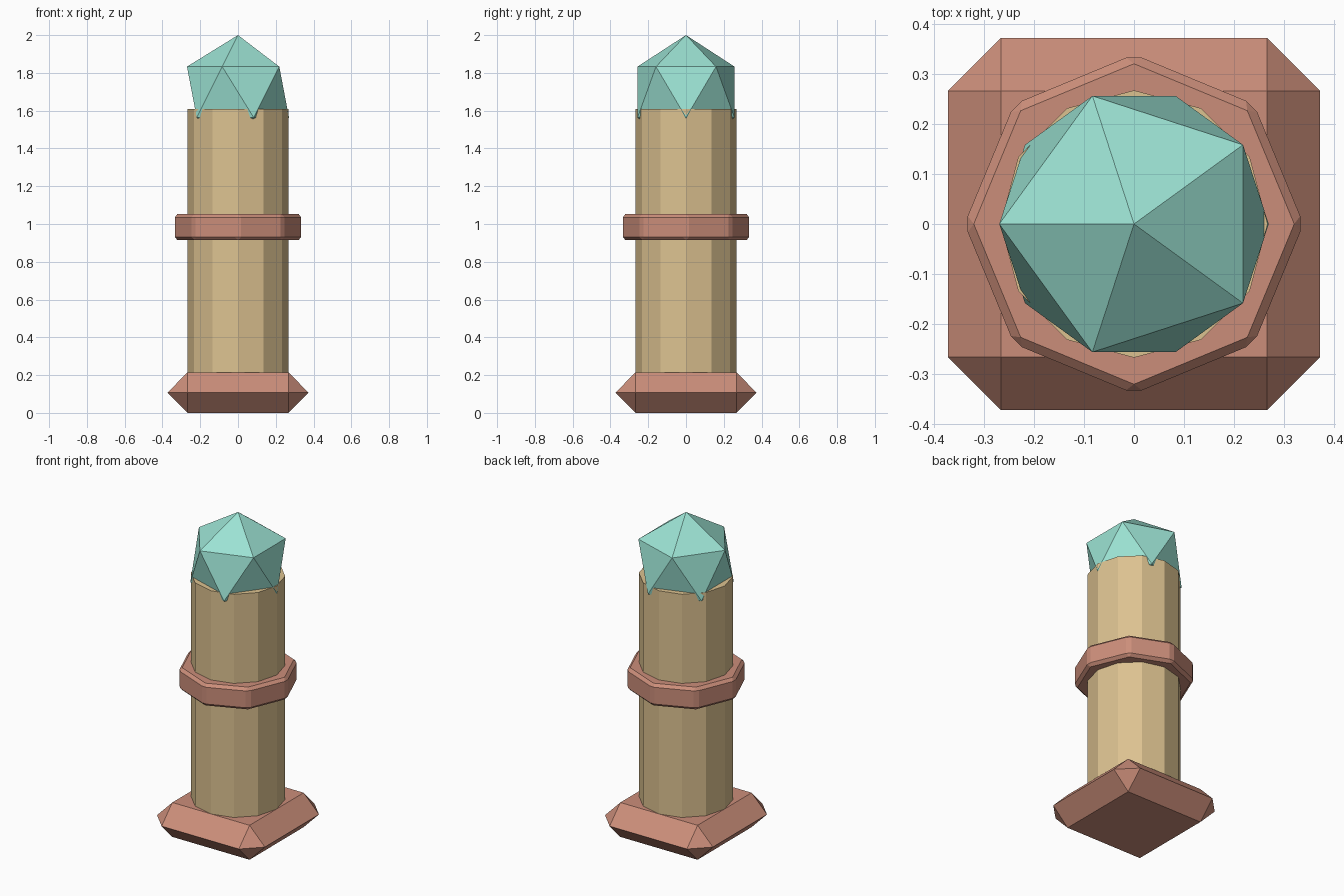
import bpy, bmesh, math
from mathutils import Matrix

cube = bpy.data.objects.get("Cube")
if cube:
    bpy.data.objects.remove(cube, do_unlink=True)


def material(name, rgb):
    m = bpy.data.materials.new(name)
    m.use_nodes = True
    color = (*rgb, 1)
    m.diffuse_color = color
    m.node_tree.nodes["Principled BSDF"].inputs["Base Color"].default_value = color
    return m


def finish(bm, name, mat):
    bmesh.ops.recalc_face_normals(bm, faces=bm.faces)
    mesh = bpy.data.meshes.new(name)
    bm.to_mesh(mesh)
    bm.free()
    mesh.materials.append(mat)
    obj = bpy.data.objects.new(name, mesh)
    bpy.context.collection.objects.link(obj)
    return obj


def prism(sides, radius, bottom, top):
    # Upright prism with a corner on the x and y axes
    bm = bmesh.new()
    bmesh.ops.create_circle(bm, cap_ends=True, segments=sides, radius=radius,
                            matrix=Matrix.Translation((0, 0, bottom)))
    out = bmesh.ops.extrude_face_region(bm, geom=bm.faces[:])
    verts = [g for g in out["geom"] if isinstance(g, bmesh.types.BMVert)]
    bmesh.ops.translate(bm, verts=verts, vec=(0, 0, top - bottom))
    return bm


clay = material("Clay red", (0.60, 0.27, 0.195))
sand = material("Sand", (0.72, 0.54, 0.28))
teal = material("Pale teal", (0.33, 0.76, 0.65))

# Chamfered square base
inner, outer, height = 0.267, 0.373, 0.215
bm = bmesh.new()
for sx in (-1, 1):
    for sy in (-1, 1):
        for x, y, z in ((inner, inner, 0), (inner, inner, height),
                        (inner, outer, height / 2), (outer, inner, height / 2)):
            bm.verts.new((sx * x, sy * y, z))
bmesh.ops.convex_hull(bm, input=bm.verts[:])
bmesh.ops.dissolve_limit(bm, angle_limit=math.radians(1),
                         verts=bm.verts[:], edges=bm.edges[:])
finish(bm, "base", clay)

# Twelve-sided shaft
finish(prism(12, 0.268, 0.2, 1.61), "shaft", sand)

# Eight-sided collar with bevelled edges
bm = prism(8, 0.34, 0.914, 1.053)
bmesh.ops.bevel(bm, geom=bm.edges[:], offset=0.0173, segments=1,
                affect='EDGES', clamp_overlap=True)
finish(bm, "collar", clay)

# Crystal on top
bm = bmesh.new()
bmesh.ops.create_icosphere(bm, subdivisions=1, radius=0.302)
crystal = finish(bm, "crystal", teal)
crystal.location.z = 2 - 0.302
crystal.rotation_euler.z = math.pi
